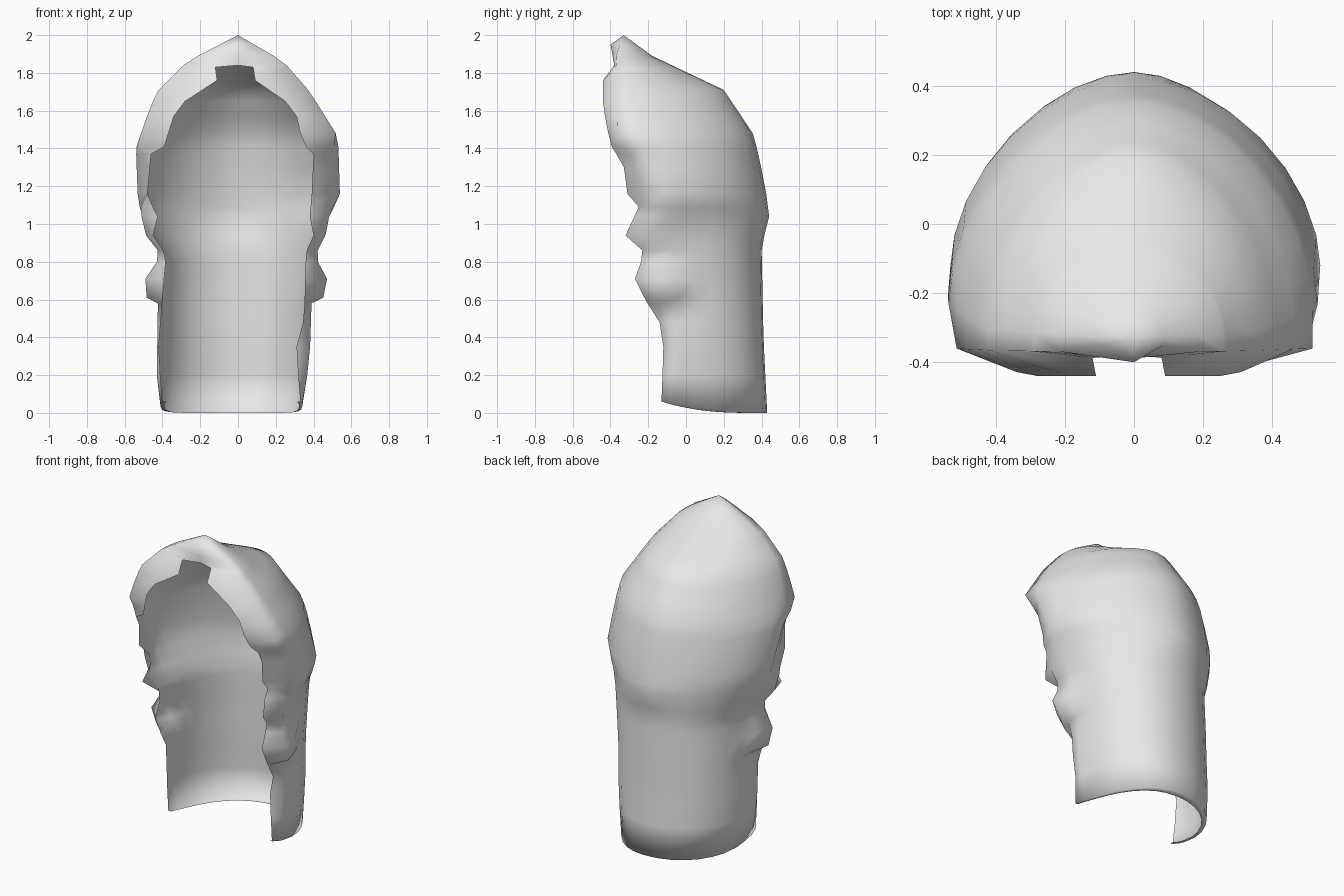
import bpy, bmesh, math

cube = bpy.data.objects.get("Cube")
if cube:
    bpy.data.objects.remove(cube)

# Height profiles: (z, value)
right_width = [(0, .41), (.2, .43), (.85, .42), (1, .49), (1.12, .53), (1.4, .54),
               (1.55, .49), (1.7, .43), (1.86, .27), (2, 0)]
left_width = [(0, .34), (.3, .38), (.6, .39), (.85, .42), (1, .45), (1.14, .54),
              (1.46, .53), (1.7, .38), (1.86, .24), (2, 0)]
right_opening = [(0, .4), (.35, .42), (.6, .4), (.84, .38), (.94, .45), (1.03, .42),
                 (1.15, .48), (1.37, .46), (1.41, .39), (1.57, .34), (1.65, .28),
                 (1.76, .11), (1.83, .12), (1.84, 0), (2, 0)]
left_opening = [(0, .33), (.35, .31), (.5, .35), (.85, .36), (.94, .4), (1.04, .38),
                (1.15, .39), (1.37, .4), (1.43, .34), (1.57, .31), (1.65, .25),
                (1.76, .09), (1.83, .08), (1.84, 0), (2, 0)]
back_depth = [(0, .43), (.4, .41), (.88, .4), (1.04, .44), (1.2, .42), (1.47, .36),
              (1.71, .2), (1.89, -.18), (2, -.33)]
front_edge = [(0, -.13), (.35, -.12), (.48, -.14), (.59, -.21), (.71, -.27), (.85, -.22),
              (.94, -.32), (1.09, -.25), (1.16, -.31), (1.31, -.33), (1.42, -.4),
              (1.63, -.44), (1.76, -.44), (1.84, -.38), (1.95, -.4), (2, -.33)]
lock_bulge = [(0, 0), (.58, 0), (.61, .06), (.73, .07), (.81, 0), (.87, 0), (.94, .025),
              (1.08, 0), (1.16, -.04), (1.37, -.04), (1.46, 0), (2, 0)]
side_centre = [(0, -.03), (.6, -.04), (1, -.08), (1.2, -.13), (1.4, -.23), (1.7, -.3),
               (2, -.33)]
corner_depth = [(0, -.08), (.5, -.1), (.7, -.17), (.95, -.2), (1.15, -.22), (1.37, -.29),
                (1.46, -.36), (1.9, -.37), (2, -.33)]
roundness = [(0, .95), (.88, .95), (1.04, 1.12), (1.5, 1.12), (1.8, 1.15), (2, 1)]
levels = [0, .2, .35, .48, .58, .61, .71, .8, .86, .94, 1.04, 1.09, 1.16, 1.3, 1.37,
          1.41, 1.48, 1.57, 1.65, 1.71, 1.76, 1.83, 1.84, 1.89, 1.95, 2]
STEPS = 8


def at(profile, z):
    for (z0, v0), (z1, v1) in zip(profile, profile[1:]):
        if z <= z1:
            return v0 + (v1 - v0) * (z - z0) / (z1 - z0)
    return profile[-1][1]


def half_section(z, widths, opening, side):
    """Points from the front opening, around the side, to the middle of the back."""
    w, back, mid = at(widths, z), at(back_depth, z), at(side_centre, z)
    bulge, power = at(lock_bulge, z), at(roundness, z)
    pts = [(at(opening, z), at(front_edge, z)), (w + bulge, at(corner_depth, z))]
    for i in range(STEPS + 1):
        a = math.pi / 2 * i / STEPS
        x = 0 if i == STEPS else w * math.cos(a) ** power
        if i == 0:
            x += max(0, bulge) / 2
        pts.append((x, mid + (back - mid) * math.sin(a) ** power))
    return [(side * x, y) for x, y in pts]


def section(z):
    right = half_section(z, right_width, right_opening, -1)
    left = half_section(z, left_width, left_opening, 1)
    return right + left[-2::-1]


def hem(y):
    """Height of the bottom edge, rising toward the front."""
    return .06 * ((.43 - y) / .56) ** 3


bm = bmesh.new()
# Turned-in lip under the bottom edge
rows = [[bm.verts.new((x * .95, y - .1 * max(0, y), hem(y))) for x, y in section(0)]]
# Shell rows
for z in levels:
    rows.append([bm.verts.new((x, y, z or hem(y))) for x, y in section(z)])
for low, high in zip(rows, rows[1:]):
    for i in range(len(low) - 1):
        bm.faces.new((low[i + 1], low[i], high[i], high[i + 1]))
bmesh.ops.remove_doubles(bm, verts=bm.verts, dist=.002)
bmesh.ops.dissolve_degenerate(bm, edges=bm.edges, dist=.001)
bmesh.ops.recalc_face_normals(bm, faces=bm.faces)
for f in bm.faces:
    f.smooth = True

mesh = bpy.data.meshes.new("long_hair")
bm.to_mesh(mesh)
bm.free()
hair = bpy.data.objects.new("long_hair", mesh)
bpy.context.collection.objects.link(hair)

# Pale grey
grey = bpy.data.materials.new("pale_grey")
grey.use_nodes = True
colour = (.8, .8, .8, 1)
grey.diffuse_color = colour
grey.node_tree.nodes["Principled BSDF"].inputs["Base Color"].default_value = colour
mesh.materials.append(grey)
